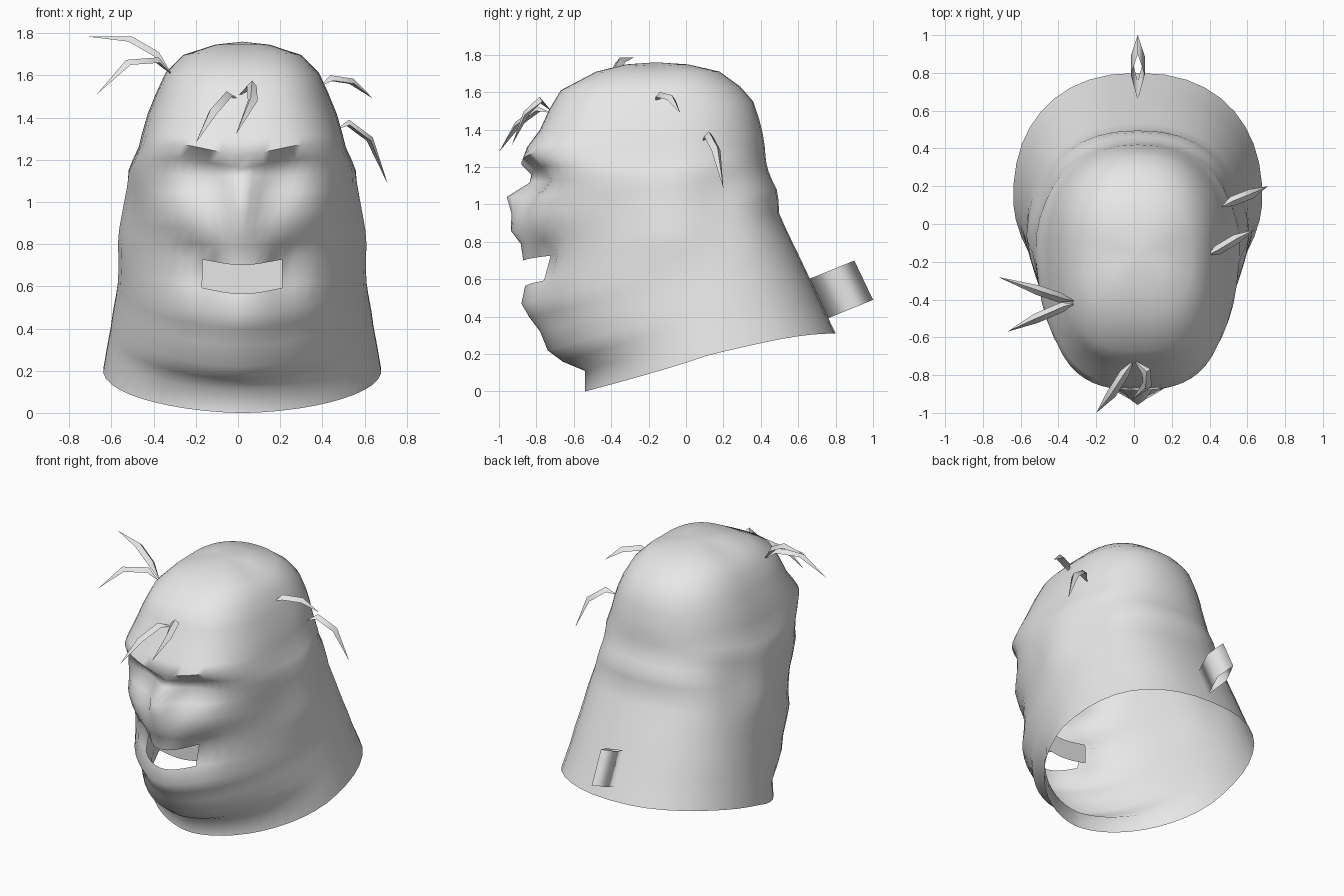
import bpy, bmesh, math
from mathutils import Vector

cube = bpy.data.objects.get("Cube")
if cube:
    bpy.data.objects.remove(cube)

skin = bpy.data.materials.new("light grey")
skin.use_nodes = True
grey = (0.8, 0.8, 0.8, 1)
skin.diffuse_color = grey
skin.node_tree.nodes["Principled BSDF"].inputs["Base Color"].default_value = grey


def finish(bm, name, angle):
    bmesh.ops.recalc_face_normals(bm, faces=bm.faces)
    mesh = bpy.data.meshes.new(name)
    bm.to_mesh(mesh)
    bm.free()
    mesh.materials.append(skin)
    obj = bpy.data.objects.new(name, mesh)
    bpy.context.collection.objects.link(obj)
    bpy.ops.object.select_all(action='DESELECT')
    obj.select_set(True)
    bpy.context.view_layer.objects.active = obj
    bpy.ops.object.shade_smooth_by_angle(angle=math.radians(angle))


def bridge(bm, lower, upper):
    n = len(lower)
    return [bm.faces.new((lower[i], lower[(i + 1) % n], upper[(i + 1) % n], upper[i]))
            for i in range(n)]


# Tilted rings of the head: front z, front y, half width, side z, back y, back z
rings = [
    (0, -.54, .66, .2, .8, .31),
    (.11, -.54, .64, .32, .757, .4),
    (.16, -.66, .625, .4, .724, .47),
    (.22, -.74, .615, .47, .682, .56),
    (.32, -.78, .6, .55, .64, .65),
    (.4, -.84, .59, .62, .602, .73),
    (.47, -.88, .585, .68, .568, .8),
    (.565, -.86, .58, .73, .53, .88),
    (.7, -.87, .575, .8, .497, .955),
    (.79, -.88, .56, .87, .495, 1.02),
    (.86, -.89, .545, .93, .485, 1.08),
    (.95, -.87, .535, 1, .46, 1.13),
    (1.04, -.83, .53, 1.08, .44, 1.18),
    (1.12, -.79, .53, 1.14, .43, 1.22),
    (1.18, -.82, .515, 1.19, .425, 1.26),
    (1.24, -.88, .49, 1.25, .42, 1.32),
    (1.31, -.85, .475, 1.32, .41, 1.38),
    (1.4, -.78, .45, 1.41, .39, 1.46),
    (1.51, -.73, .41, 1.51, .36, 1.55),
    (1.61, -.67, .365, 1.61, .29, 1.63),
    (1.71, -.48, .285, 1.69, .18, 1.71),
]
# Facial relief: x, z, x spread, z spread, push along y
relief = [
    (0, 1.03, .08, .09, -.13),    # nose bridge and tip
    (0, .87, .11, .05, -.045),    # nostrils
    (.2, 1.14, .11, .06, .045),   # eye sockets
    (.21, .67, .08, .09, .11),    # mouth corners
    (.34, .78, .1, .07, .02),     # smile folds
    (.3, .96, .12, .06, -.03),    # cheeks
    (.25, .42, .12, .06, .02),    # under the lip
]
HALF = 24
CENTRE = 0.02


def bell(d, spread):
    return math.exp(-(d / spread) ** 2)


def head_point(ring, col):
    zf, yf, w, zs, yb, zb = ring
    side = -1 if col > HALF else 1
    t = min(col, 2 * HALF - col) / HALF
    a = math.pi * t ** 1.35
    s, c = max(math.sin(a), 0), math.cos(a)
    ys = 0.13 - 0.28 * min(zf / 1.2, 1)
    if c >= 0:
        # the jaw is pointed, the brow and skull are blunt
        p = .72 + .4 * min(max((1.15 - zf) / .4, 0), 1)
        x, y, z = w * s ** p, ys + (yf - ys) * c ** p, zs + (zf - zs) * c
        for rx, rz, sx, sz, push in relief:
            y += push * bell(x - rx, sx) * bell(z - rz, sz) * c
        z += 1.2 * x * x * bell(x, .25) * bell(z - .65, .12)
        # frowning brow
        z += .24 * (min(x, .3) - .12) * bell(zf - 1.22, .07) * c
    else:
        x, y = w * s ** .88, ys + (yb - ys) * (-c) ** .88
        z = zs + (zb - zs) * math.sin(-c * math.pi / 2)
    # jaw hinge standing out over the neck
    x += s * (.03 * bell(y + .1, .15) - .025 * bell(y - .2, .12)) * bell(z - .95, .2)
    return Vector((CENTRE + side * x, y, z))


# Head: open shell from neck rim to crown, with a mouth opening
bm = bmesh.new()
loops = [[bm.verts.new(head_point(r, c)) for c in range(2 * HALF)] for r in rings]
crown = Vector((CENTRE, -.16, 1.76))
loops.append([bm.verts.new(v.co.lerp(crown, .5) + Vector((0, 0, .014))) for v in loops[-1]])
MOUTH_ROW, MOUTH_COLS = 7, 5
for row in range(len(loops) - 1):
    faces = bridge(bm, loops[row], loops[row + 1])
    if row == MOUTH_ROW:
        hole = faces[:MOUTH_COLS] + faces[-MOUTH_COLS:]
        bmesh.ops.delete(bm, geom=hole, context='FACES_ONLY')
top = bm.verts.new(crown)
last = loops[-1]
for i, v in enumerate(last):
    bm.faces.new((v, last[(i + 1) % len(last)], top))
columns = range(-MOUTH_COLS, MOUTH_COLS + 1)
lips = [loops[MOUTH_ROW][c].co.copy() for c in columns]
lips += [loops[MOUTH_ROW + 1][c].co.copy() for c in reversed(columns)]
finish(bm, "head", 70)

# Mouth: plate behind the lips
bm = bmesh.new()
bm.faces.new([bm.verts.new((p.x, -.68, p.z)) for p in lips])
finish(bm, "mouth_back", 30)


# Hair blades: curved three-sided spikes along a path
def blade(name, path, width=.026):
    bm = bmesh.new()
    pts = [Vector(p) for p in path]
    start, end = bm.verts.new(pts[0]), bm.verts.new(pts[-1])
    sections = []
    for k in range(1, len(pts) - 1):
        along = (pts[k + 1] - pts[k - 1]).normalized()
        across = along.cross(Vector((0, 0, 1))).normalized()
        up = across.cross(along)
        corners = (across, up, -across)
        sections.append([bm.verts.new(pts[k] + d * width) for d in corners])
    for a, b in zip(sections, sections[1:]):
        bridge(bm, a, b)
    for i in range(3):
        j = (i + 1) % 3
        bm.faces.new((start, sections[0][j], sections[0][i]))
        bm.faces.new((end, sections[-1][i], sections[-1][j]))
    finish(bm, name, 60)


blade("right_hair_upper", [(-.31, -.41, 1.6), (-.39, -.39, 1.69), (-.51, -.35, 1.76), (-.72, -.28, 1.785)])
blade("right_hair_lower", [(-.31, -.42, 1.6), (-.38, -.44, 1.66), (-.52, -.5, 1.65), (-.67, -.57, 1.51)])
blade("left_hair_upper", [(.39, -.165, 1.55), (.44, -.14, 1.575), (.54, -.08, 1.56), (.64, -.03, 1.49)])
blade("left_hair_lower", [(.46, .09, 1.34), (.52, .12, 1.365), (.62, .16, 1.29), (.71, .2, 1.085)])
blade("front_hair_right", [(0, -.72, 1.49), (-.05, -.79, 1.5), (-.12, -.9, 1.42), (-.2, -1, 1.28)])
blade("front_hair_left", [(0, -.72, 1.5), (.065, -.78, 1.55), (.07, -.85, 1.48), (-.01, -.93, 1.32)])

# Back loop: open diamond tube
bm = bmesh.new()
outline = [Vector((CENTRE, .655, .6)), Vector((CENTRE + .037, .79, .655)),
           Vector((CENTRE, .9, .7)), Vector((CENTRE - .037, .79, .655))]
drop = Vector((0, .1, -.21))
bridge(bm, [bm.verts.new(p) for p in outline], [bm.verts.new(p + drop) for p in outline])
finish(bm, "back_loop", 180)
